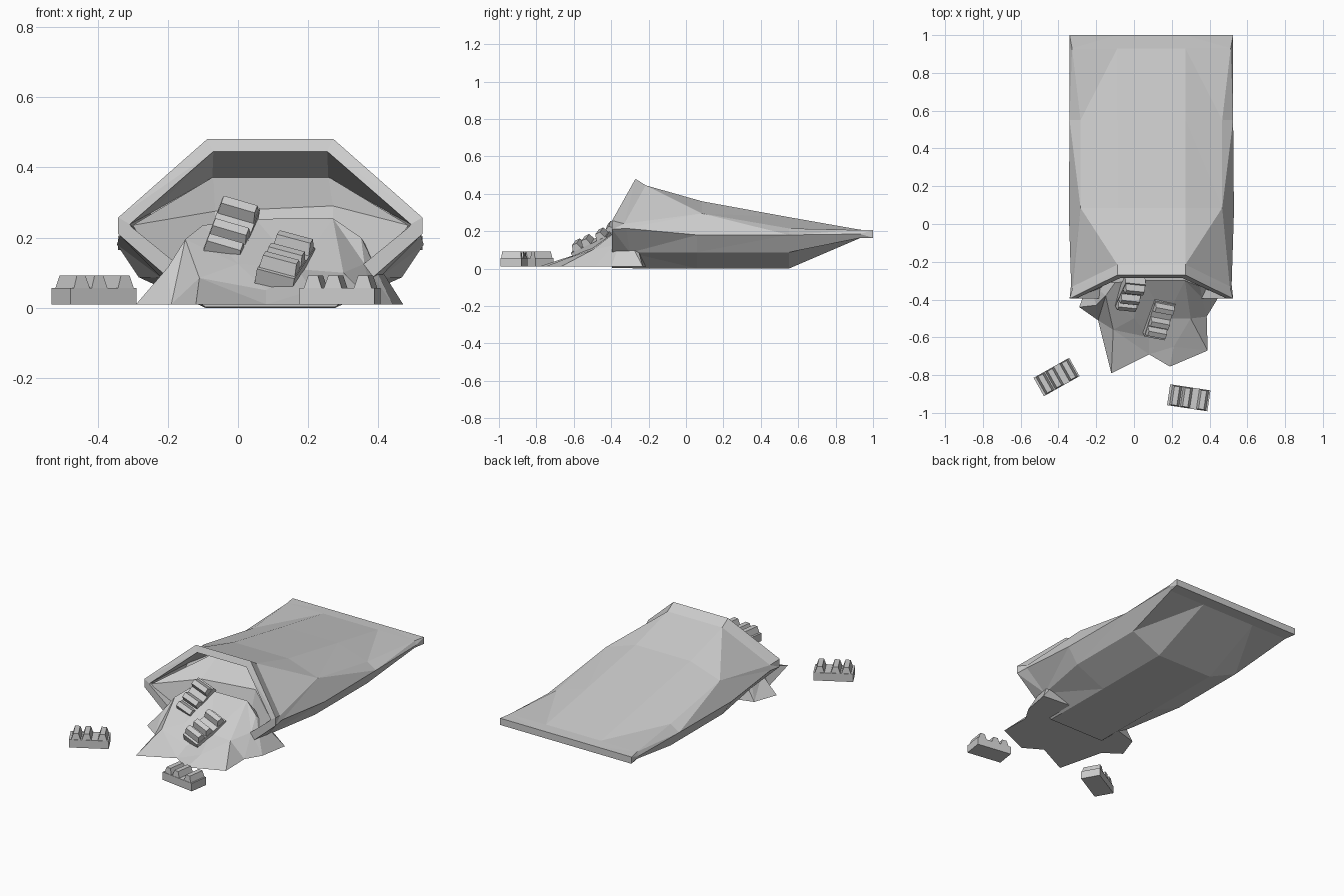
import bpy, bmesh
from mathutils import Vector, Matrix
from mathutils.geometry import delaunay_2d_cdt

if "Cube" in bpy.data.objects:
    bpy.data.objects.remove(bpy.data.objects["Cube"])

grey = bpy.data.materials.new("plain grey")
grey.use_nodes = True
grey.diffuse_color = (0.6, 0.6, 0.6, 1)
grey.node_tree.nodes["Principled BSDF"].inputs["Base Color"].default_value = grey.diffuse_color

CX = 0.092  # centre line of the sack


def finish(name, bm, recalc=True):
    if recalc:
        bmesh.ops.recalc_face_normals(bm, faces=bm.faces)
    mesh = bpy.data.meshes.new(name)
    bm.to_mesh(mesh)
    bm.free()
    mesh.materials.append(grey)
    ob = bpy.data.objects.new(name, mesh)
    bpy.context.collection.objects.link(ob)
    return ob


def ring(bm, half):
    """Closed ring mirrored about the sack centre line, from (half width, y, z) points."""
    pts = [(CX - w, y, z) for w, y, z in half] + [(CX + w, y, z) for w, y, z in reversed(half)]
    return [bm.verts.new(p) for p in pts]


# Sack: rings of top, shoulder, belly, lower side and bottom points
sections = [
    # inside of the mouth
    [(.165, -.05, .37), (.34, -.12, .27), (.36, -.15, .2), (.25, -.15, .1), (.16, -.15, .03)],
    [(.162, -.285, .445), (.4, -.395, .238), (.395, -.395, .23), (.26, -.395, .12), (.16, -.395, .03)],
    # rim and body
    [(.18, -.27, .48), (.433, -.395, .257), (.433, -.395, .21), (.29, -.395, .085), (.185, -.395, .002)],
    [(.18, -.215, .445), (.415, -.33, .24), (.425, -.32, .215), (.31, -.3, .085), (.185, -.3, .002)],
    [(.18, .085, .36), (.375, .085, .295), (.437, .06, .18), (.375, .06, .087), (.185, .06, 0)],
    [(.18, .55, .275), (.375, .55, .215), (.433, .55, .18), (.375, .55, .087), (.185, .55, 0)],
    [(.18, .93, .208), (.42, .93, .206), (.433, .93, .185), (.42, .93, .164), (.18, .93, .163)],
    [(.18, 1, .205), (.433, 1, .205), (.433, 1, .185), (.433, 1, .165), (.18, 1, .165)],
]
bm = bmesh.new()
rings = [ring(bm, s) for s in sections]
for a, b in zip(rings, rings[1:]):
    for i in range(len(a)):
        j = (i + 1) % len(a)
        bm.faces.new((a[i], a[j], b[j], b[i]))
bm.faces.new(rings[0])
bm.faces.new(rings[-1])
bmesh.ops.triangulate(bm, faces=bm.faces[:])
finish("sack", bm)

# Contents filling the mouth: a slope from the ceiling down to the mouth corners
bm = bmesh.new()
rows = [
    [(-.07, -.05, .373), (CX, -.05, .373), (.257, -.05, .373)],
    [(-.3, -.385, .235), (-.065, -.25, .275), (.27, -.22, .29), (.485, -.385, .235)],
    [(-.2, -.36, .08), (-.06, -.3, .06), (.27, -.3, .06), (.39, -.36, .08)],
]
back, lip, low = [[bm.verts.new(p) for p in r] for r in rows]
for tri in ((lip[0], lip[1], back[0]), (back[0], lip[1], back[1]), (back[1], lip[1], lip[2]),
            (back[1], lip[2], back[2]), (back[2], lip[2], lip[3])):
    bm.faces.new(tri)
for i in range(3):
    bm.faces.new((low[i], low[i + 1], lip[i + 1], lip[i]))
finish("contents", bm)

# Spilled heap: a star outline on the ground and peaks above it
outline = [(-.29, -.44), (-.19, -.51), (-.12, -.79), (.08, -.69), (.19, -.755), (.39, -.67),
           (.385, -.49), (.44, -.4), (.47, -.23), (.1, -.2), (-.24, -.3)]
peaks = [(-.1, -.31, .235), (.05, -.3, .253), (.27, -.3, .255), (.35, -.33, .2), (-.15, -.38, .195),
         (-.2, -.43, .115), (.36, -.39, .125), (0, -.5, .125), (.17, -.5, .11), (.3, -.5, .1),
         (-.11, -.56, .085), (.08, -.6, .05), (.21, -.65, .05)]
GROUND = .01
pts = [Vector((x, y, GROUND)) for x, y in outline] + [Vector(p) for p in peaks]
n = len(outline)
flat, _, tris, *_ = delaunay_2d_cdt([p.xy for p in pts], [(i, (i + 1) % n) for i in range(n)], [], 1, 1e-5)
bm = bmesh.new()
verts = []
for v in flat:
    nearest = min(pts, key=lambda p: (p.xy - v).length)
    verts.append(bm.verts.new((v.x, v.y, nearest.z)))
for t in tris:
    bm.faces.new([verts[i] for i in t])
bmesh.ops.holes_fill(bm, edges=[e for e in bm.edges if e.is_boundary])
finish("spilled_heap", bm)


# Blocks: a slab with three tapered ridges across it
def add_prism(bm, x, z, height, base, top, width, top_width):
    result = bmesh.ops.create_cube(bm, size=1)
    for v in result["verts"]:
        up = v.co.z > 0
        v.co = Vector((x + v.co.x * (top if up else base),
                       v.co.y * (top_width if up else width), z + (height if up else 0)))


def block(name, foot, axis, normal):
    bm = bmesh.new()
    add_prism(bm, 0, 0, .047, .216, .216, .112, .112)
    for x in (-.07, -.012, .074):
        add_prism(bm, x, .045, .037, .052, .028, .108, .1)
    ax = Vector(axis).normalized()
    side = Vector(normal).cross(ax).normalized()
    up = ax.cross(side)
    frame = Matrix((ax, side, up)).transposed().to_4x4()
    bm.transform(Matrix.Translation(foot) @ frame)
    finish(name, bm)


block("block_right", (-.41, -.81, GROUND), (.87, .49, 0), (0, 0, 1))
block("block_left", (.29, -.92, GROUND), (.99, -.15, 0), (0, 0, 1))
block("block_upper", (-.025, -.345, .19), (.06, .13, .16), (.1, -.75, .6))
block("block_lower", (.13, -.49, .1), (.06, .19, .09), (.15, -.45, .88))
